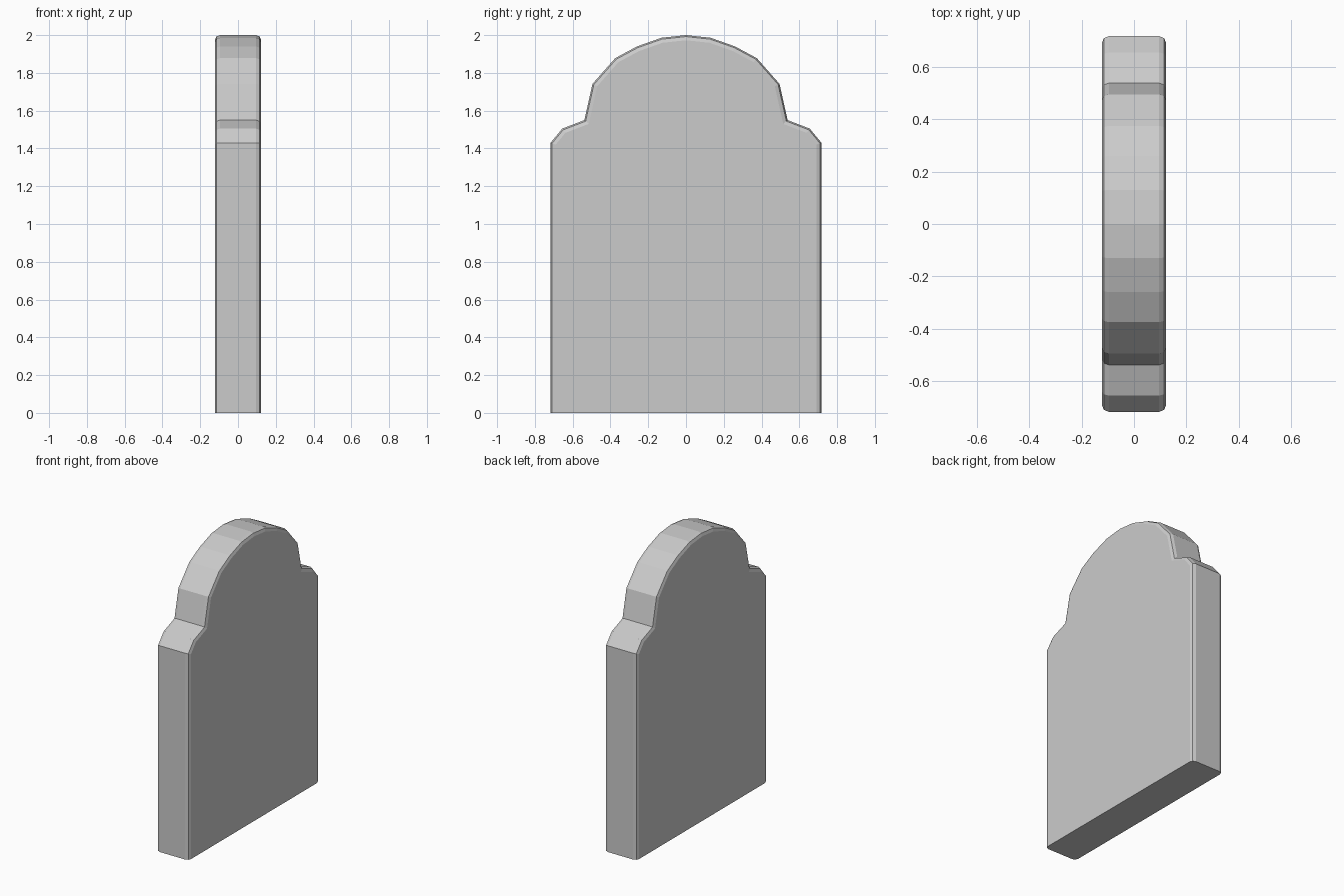
import bpy, bmesh

if "Cube" in bpy.data.objects:
    bpy.data.objects.remove(bpy.data.objects["Cube"])

HALF_T = 0.123   # half thickness along x

# Right half of the outline (y, z), from the base up to the crown
half = [(0.717, 0), (0.717, 1.43), (0.655, 1.505), (0.538, 1.55), (0.495, 1.742),
        (0.375, 1.878), (0.26, 1.94), (0.13, 1.986)]
outline = half + [(0, 2.0)] + [(-y, z) for y, z in reversed(half)]

# Slab: outline extruded through the thickness
bm = bmesh.new()
face = bm.faces.new([bm.verts.new((-HALF_T, y, z)) for y, z in outline])
ext = bmesh.ops.extrude_face_region(bm, geom=[face], use_keep_orig=True)
moved = [g for g in ext["geom"] if isinstance(g, bmesh.types.BMVert)]
bmesh.ops.translate(bm, verts=moved, vec=(2 * HALF_T, 0, 0))
bmesh.ops.recalc_face_normals(bm, faces=bm.faces)

# Rounded rims on both large faces, leaving the base edges sharp
rims = [e for e in bm.edges
        if abs(e.verts[0].co.x - e.verts[1].co.x) < 1e-5
        and max(v.co.z for v in e.verts) > 0.01]
bmesh.ops.bevel(bm, geom=rims, offset=0.027, offset_type='OFFSET',
                segments=2, profile=0.5, affect='EDGES')

mesh = bpy.data.meshes.new("headstone")
bm.to_mesh(mesh)
bm.free()
bpy.context.collection.objects.link(bpy.data.objects.new("headstone", mesh))
